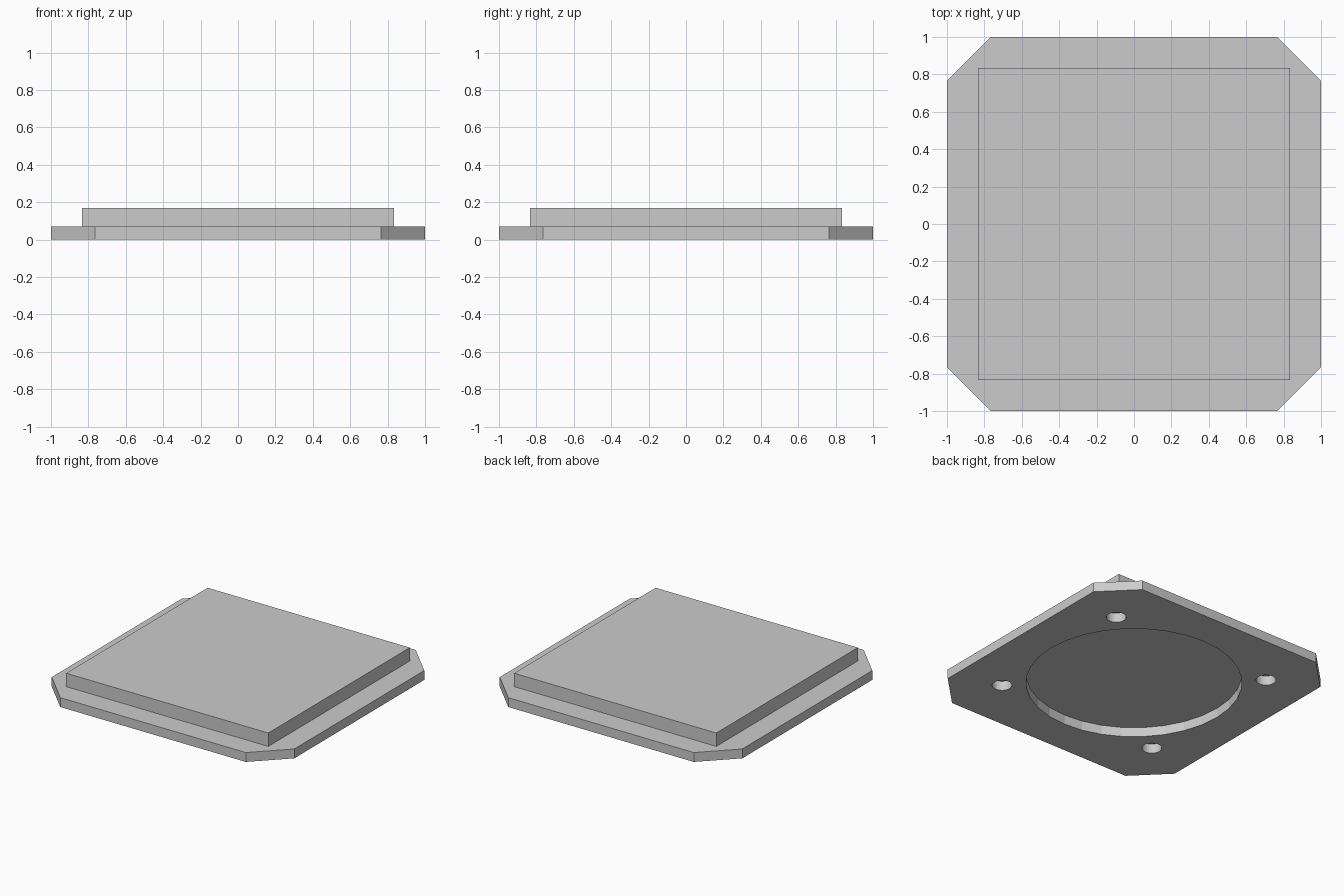
import bpy
import bmesh
import math

PLATE_TOP = 0.07
BLOCK_TOP = 0.17

if "Cube" in bpy.data.objects:
    bpy.data.objects.remove(bpy.data.objects["Cube"], do_unlink=True)

# Single plain grey finish
grey = bpy.data.materials.new("light_grey")
grey.use_nodes = True
colour = (0.6, 0.6, 0.6, 1.0)
grey.diffuse_color = colour
grey.node_tree.nodes["Principled BSDF"].inputs["Base Color"].default_value = colour


def prism(name, outline, bottom, top):
    """Extrude a flat outline from bottom to top."""
    bm = bmesh.new()
    face = bm.faces.new([bm.verts.new((x, y, bottom)) for x, y in outline])
    result = bmesh.ops.extrude_face_region(bm, geom=[face])
    verts = [v for v in result["geom"] if isinstance(v, bmesh.types.BMVert)]
    bmesh.ops.translate(bm, verts=verts, vec=(0, 0, top - bottom))
    bmesh.ops.recalc_face_normals(bm, faces=bm.faces)
    mesh = bpy.data.meshes.new(name)
    bm.to_mesh(mesh)
    bm.free()
    mesh.materials.append(grey)
    obj = bpy.data.objects.new(name, mesh)
    bpy.context.collection.objects.link(obj)
    return obj


def circle(x, y, radius, sides=32):
    angles = [math.tau * i / sides for i in range(sides)]
    return [(x + radius * math.cos(a), y + radius * math.sin(a)) for a in angles]


def cut(target, outline):
    """Cut an opening right through the target."""
    cutter = prism("cutter", outline, -0.1, 0.2)
    cutter.hide_render = True
    mod = target.modifiers.new("opening", "BOOLEAN")
    mod.operation = "DIFFERENCE"
    mod.solver = "EXACT"
    mod.object = cutter
    bpy.context.view_layer.objects.active = target
    bpy.ops.object.modifier_apply(modifier=mod.name)
    bpy.data.objects.remove(cutter, do_unlink=True)


# Base plate with clipped corners
c = 0.765
base_plate = prism("base_plate", [(c, -1), (1, -c), (1, c), (c, 1),
                                  (-c, 1), (-1, c), (-1, -c), (-c, -1)], 0, PLATE_TOP)

# Round recess and four screw holes in the underside
cut(base_plate, circle(0, 0, 0.73))
for sx in (-1, 1):
    for sy in (-1, 1):
        cut(base_plate, circle(sx * 0.66, sy * 0.6, 0.067))

# Square block on top, closing the openings
s = 0.833
prism("top_block", [(-s, -s), (s, -s), (s, s), (-s, s)], PLATE_TOP, BLOCK_TOP)
